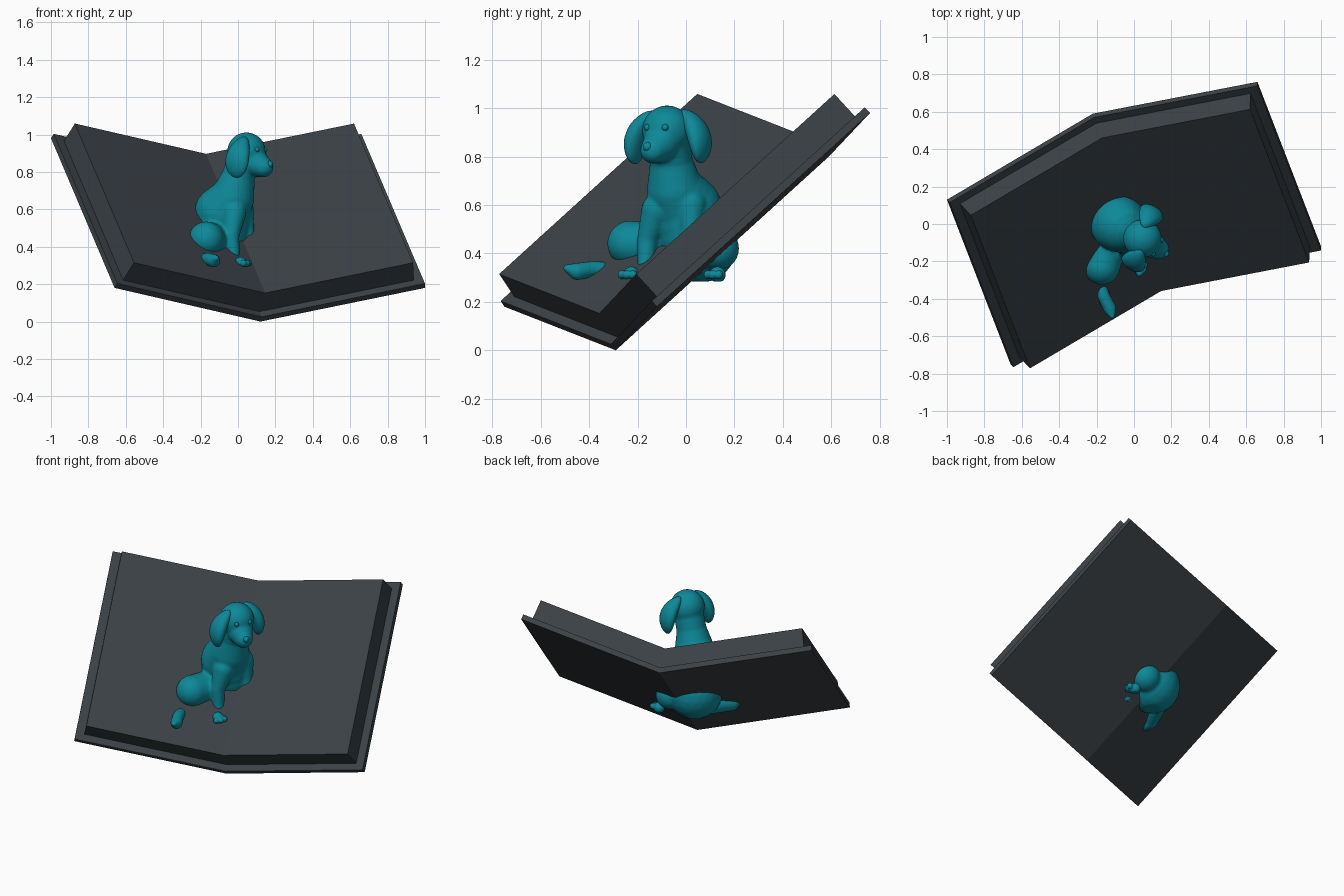
import bpy, bmesh, math
from mathutils import Vector, Matrix

cube = bpy.data.objects.get("Cube")
if cube:
    bpy.data.objects.remove(cube)


def material(name, colour):
    m = bpy.data.materials.new(name)
    m.use_nodes = True
    m.diffuse_color = (*colour, 1)
    m.node_tree.nodes["Principled BSDF"].inputs["Base Color"].default_value = (*colour, 1)
    return m


teal = material("teal", (0.004, 0.25, 0.32))
charcoal = material("charcoal", (0.044, 0.054, 0.062))


def finish(name, bm, mat, smooth=False):
    mesh = bpy.data.meshes.new(name)
    bmesh.ops.recalc_face_normals(bm, faces=bm.faces)
    for f in bm.faces:
        f.smooth = smooth
    bm.to_mesh(mesh)
    bm.free()
    mesh.materials.append(mat)
    obj = bpy.data.objects.new(name, mesh)
    bpy.context.collection.objects.link(obj)
    return obj


# Open book: a bent profile pushed along the spine
spine = Vector((0.12, -0.29, 0.0))
along = Vector((-0.34, 0.88, 0.80))
left = Vector((-0.78, -0.46, 0.18))
right = Vector((0.88, 0.17, 0.18))
n_left = along.cross(left).normalized()
n_right = right.cross(along).normalized()
n_mid = (n_left + n_right).normalized()
n_mid /= n_mid.dot(n_left)


def book_layer(name, low, high, margin, side):
    bm = bmesh.new()
    rings = []
    for t in (margin, 1 - margin):
        base = spine + along * t
        outline = [(left * side, n_left, low), (right * 0, n_mid, low), (right * side, n_right, low),
                   (right * side, n_right, high), (right * 0, n_mid, high), (left * side, n_left, high)]
        rings.append([bm.verts.new(base + v + n * h) for v, n, h in outline])
    a, b = rings
    for i in range(6):
        j = (i + 1) % 6
        bm.faces.new((a[i], a[j], b[j], b[i]))
    for r in rings:
        bm.faces.new((r[0], r[1], r[4], r[5]))
        bm.faces.new((r[1], r[2], r[3], r[4]))
    return finish(name, bm, charcoal)


book_layer("book_cover", 0, 0.032, 0, 1)
book_layer("book_pages", 0.032, 0.158, 0.035, 0.945)

# Dog frame: forward and sideways directions, floor height
turn = math.radians(-30)
fwd = Vector((math.cos(turn), math.sin(turn), 0))
side = Vector((-math.sin(turn), math.cos(turn), 0))
FLOOR = 0.285


def ball(bm, centre, r):
    bmesh.ops.create_icosphere(bm, subdivisions=3, radius=r, matrix=Matrix.Translation(centre))


def chain(bm, points):
    # Rounded limb: spheres blended between (x, y, z, radius) stations
    for p, q in zip(points, points[1:]):
        p, q = Vector(p), Vector(q)
        steps = max(2, int((q - p).length / (0.3 * min(p.w, q.w))))
        for i in range(steps + 1):
            s = p.lerp(q, i / steps)
            ball(bm, s.xyz, s.w)


def paw(bm, x, y, r):
    centre = Vector((x, y, FLOOR + r * 0.8))
    ball(bm, centre - fwd * r * 0.6, r)
    for k in (-1, 0, 1):
        ball(bm, centre + fwd * r * (0.6 - 0.2 * abs(k)) + side * k * r * 0.75, r * 0.55)


def fused(name, bm, voxel, rounds):
    # Fuse the overlapping forms into one skin resting on the floor
    obj = finish(name, bm, teal)
    rm = obj.modifiers.new("fuse", 'REMESH')
    rm.mode = 'VOXEL'
    rm.voxel_size = voxel
    sm = obj.modifiers.new("soften", 'SMOOTH')
    sm.factor, sm.iterations = 0.5, rounds
    dg = bpy.context.evaluated_depsgraph_get()
    mesh = bpy.data.meshes.new_from_object(obj.evaluated_get(dg))
    obj.modifiers.clear()
    obj.data = mesh
    mesh.name = name
    mesh.materials.clear()
    mesh.materials.append(teal)
    for v in mesh.vertices:
        v.co.z = max(v.co.z, FLOOR)
    for f in mesh.polygons:
        f.use_smooth = True
    return obj


# Torso, neck and head
bm = bmesh.new()
chain(bm, [(-0.10, 0.05, 0.44, 0.165), (-0.085, 0.0, 0.58, 0.15), (-0.03, -0.045, 0.66, 0.118),
           (0.0, -0.06, 0.77, 0.09), (0.03, -0.072, 0.86, 0.09)])
ball(bm, (0.045, -0.078, 0.908), 0.104)
chain(bm, [(0.09, -0.105, 0.85, 0.075), (0.135, -0.135, 0.825, 0.055)])
# Haunches
chain(bm, [(-0.10, 0.02, 0.42, 0.10), (-0.17, -0.23, 0.44, 0.096)])
chain(bm, [(-0.09, 0.06, 0.42, 0.10), (0.02, 0.13, 0.42, 0.09)])
# Front legs
chain(bm, [(-0.02, -0.12, 0.58, 0.065), (-0.035, -0.16, 0.46, 0.042), (-0.02, -0.17, 0.31, 0.033)])
chain(bm, [(0.02, 0.02, 0.60, 0.065), (0.045, 0.02, 0.50, 0.042), (0.07, 0.01, 0.31, 0.033)])
fused("dog_body", bm, 0.009, 6)

# Paws
for name, x, y in (("right_hind_paw", 0.03, -0.235), ("left_hind_paw", 0.12, 0.12),
                   ("right_front_paw", 0.01, -0.18), ("left_front_paw", 0.09, 0.0)):
    bm = bmesh.new()
    paw(bm, x, y, 0.034)
    fused(name, bm, 0.005, 2)

# Tail curling round the right side
bm = bmesh.new()
chain(bm, [(-0.18, 0.02, 0.35, 0.045), (-0.24, -0.13, 0.325, 0.04), (-0.20, -0.28, 0.325, 0.038),
           (-0.16, -0.39, 0.335, 0.034), (-0.13, -0.45, 0.325, 0.036), (-0.115, -0.495, 0.34, 0.014)])
fused("tail", bm, 0.008, 3)

# Hanging ears: flattened drops leaning outward, wider below
for name, centre, s in (("left_ear", (0.09, 0.05, 0.895), 1), ("right_ear", (0.0, -0.20, 0.89), -1)):
    bm = bmesh.new()
    bmesh.ops.create_uvsphere(bm, u_segments=32, v_segments=20, radius=1)
    lean = Matrix.Rotation(math.radians(22) * s, 3, 'X')
    spin = Matrix.Rotation(turn, 3, 'Z')
    for v in bm.verts:
        wide = 1 - 0.25 * v.co.z
        local = Vector((v.co.x * 0.066 * wide, v.co.y * 0.042, v.co.z * 0.118))
        local.y -= s * 0.03 * v.co.z ** 2
        v.co = Vector(centre) + spin @ (lean @ local)
    finish(name, bm, teal, True)

# Eyes and nose
head = Vector((0.045, -0.078, 0.908))
bm = bmesh.new()
for s in (-1, 1):
    ball(bm, head + fwd * 0.089 + side * s * 0.042 + Vector((0, 0, 0.012)), 0.014)
finish("eyes", bm, teal, True)
bm = bmesh.new()
bmesh.ops.create_icosphere(bm, subdivisions=3, radius=0.02,
                           matrix=Matrix.Translation((0.168, -0.158, 0.84)))
finish("nose", bm, teal, True)
